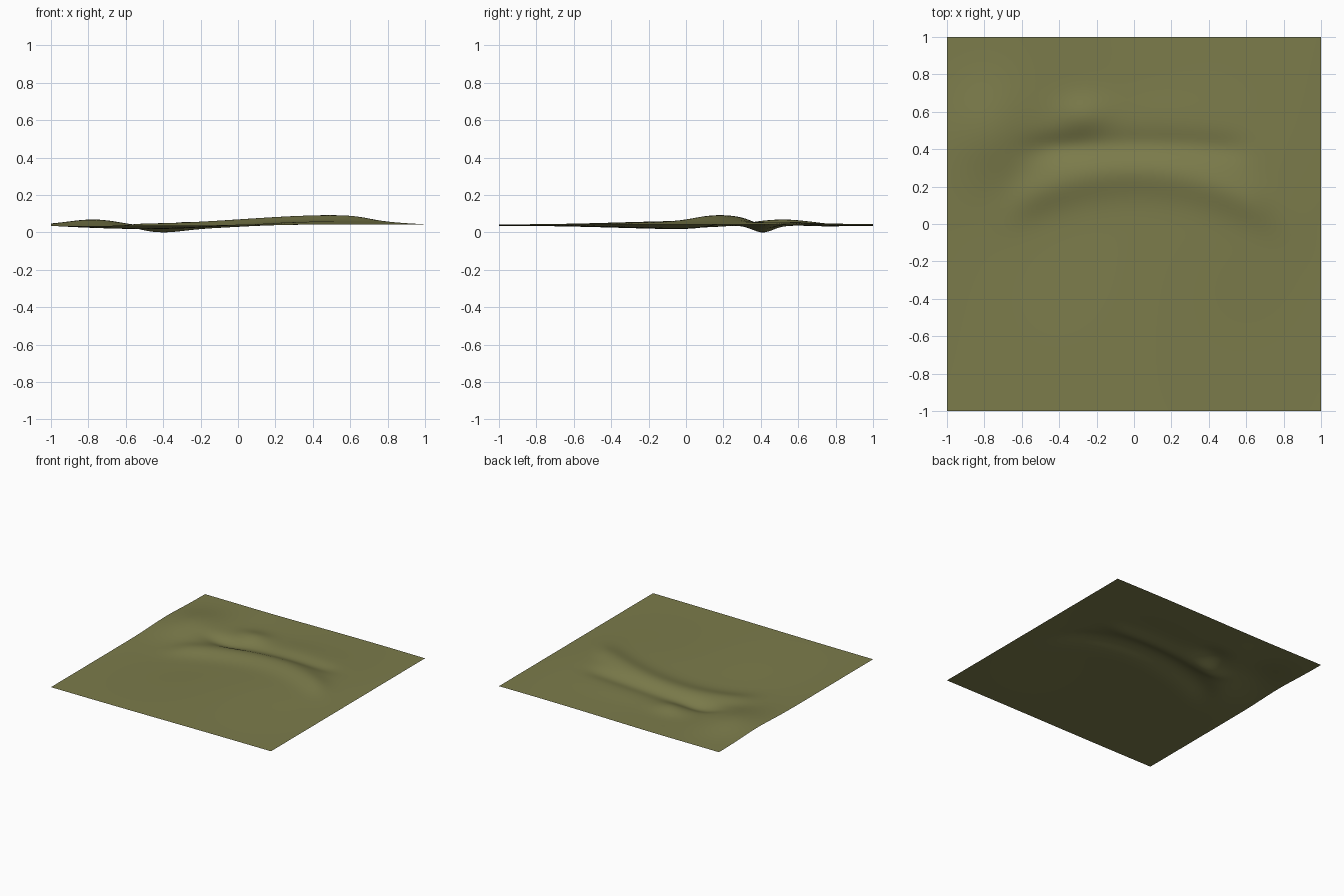
import bpy, bmesh, math

if "Cube" in bpy.data.objects:
    bpy.data.objects.remove(bpy.data.objects["Cube"])


def bell(d, w):
    return math.exp(-(d / w) ** 2)


def span(x, a, b, s):
    """Soft window that is 1 between a and b."""
    return 0.5 * (math.tanh((x - a) / s) - math.tanh((x - b) / s))


def hill(x, y, cx, cy, rx, ry, h):
    return h * bell(x - cx, rx) * bell(y - cy, ry)


def height(x, y):
    # gentle base: low on the left, high on the right, fading at the borders
    z = 0.042 + 0.004 * x
    z += 0.021 * math.sin(math.pi * x) * bell(y - 0.1, 0.62)
    # curved ridge in front of the trench
    z += 0.031 * bell(y - (0.28 - 0.4 * x * x), 0.12) * span(x, -0.62, 0.7, 0.1)
    # trench behind the ridge
    z -= 0.017 * bell(y - (0.42 - 0.06 * x * x), 0.075) * span(x, -0.55, 0.57, 0.09)
    # deep pit, left mound, small knoll and the shallow bowl behind
    z += hill(x, y, -0.40, 0.41, 0.15, 0.07, -0.011)
    z += hill(x, y, -0.76, 0.50, 0.22, 0.26, 0.042)
    z += hill(x, y, -0.27, 0.58, 0.14, 0.10, 0.026)
    z += hill(x, y, 0.12, 0.58, 0.30, 0.12, 0.006)
    return z


# ground sheet
bm = bmesh.new()
bmesh.ops.create_grid(bm, x_segments=100, y_segments=100, size=1.0)
for v in bm.verts:
    v.co.z = height(v.co.x, v.co.y)
low = min(v.co.z for v in bm.verts)
for v in bm.verts:
    v.co.z -= low
for f in bm.faces:
    f.smooth = True
mesh = bpy.data.meshes.new("ground_patch")
bm.to_mesh(mesh)
bm.free()
ground = bpy.data.objects.new("ground_patch", mesh)
bpy.context.collection.objects.link(ground)

mat = bpy.data.materials.new("olive grass")
mat.diffuse_color = (0.2, 0.2, 0.07, 1)
mat.use_nodes = True
mat.node_tree.nodes["Principled BSDF"].inputs["Base Color"].default_value = mat.diffuse_color
mesh.materials.append(mat)
